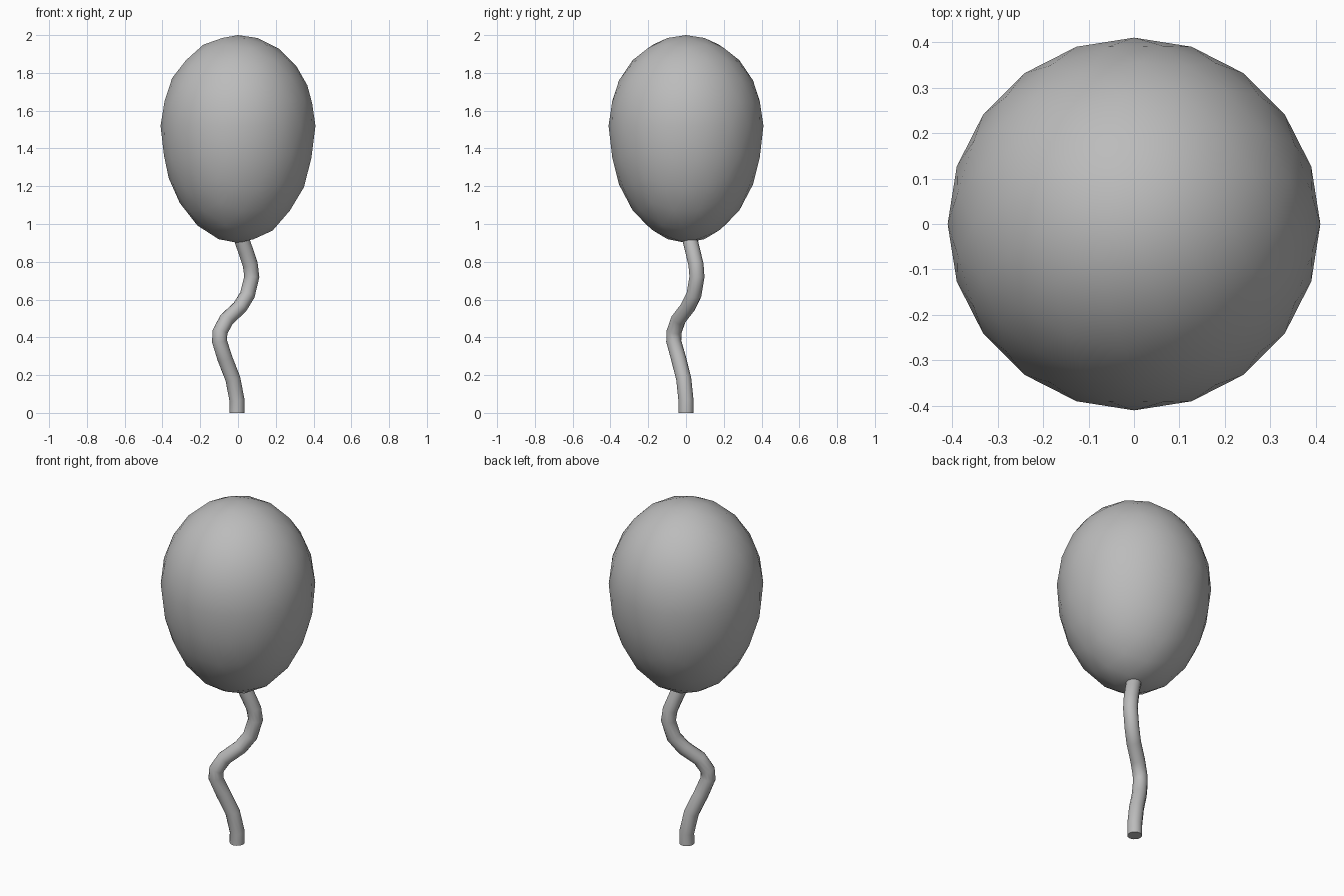
import bpy

if "Cube" in bpy.data.objects:
    bpy.data.objects.remove(bpy.data.objects["Cube"])

grey = bpy.data.materials.new("light grey")
grey.diffuse_color = (0.5, 0.5, 0.5, 1)
grey.use_nodes = True
grey.node_tree.nodes["Principled BSDF"].inputs["Base Color"].default_value = grey.diffuse_color

# Balloon: low-poly sphere, stretched differently above and below its widest ring
RADIUS, MIDDLE, UPPER, LOWER = 0.41, 1.52, 0.48, 0.62
bpy.ops.mesh.primitive_ico_sphere_add(subdivisions=3, radius=1)
balloon = bpy.context.object
balloon.name = "balloon"
for v in balloon.data.vertices:
    x, y, z = v.co
    v.co = (x * RADIUS, y * RADIUS, MIDDLE + z * (UPPER if z > 0 else LOWER))
bpy.ops.object.shade_smooth()
balloon.data.materials.append(grey)

# String: wavy tube with flat ends, running up into the balloon
path = [(-0.005, 0, 0), (-0.005, 0, 0.065), (-0.027, -0.012, 0.18),
        (-0.07, -0.04, 0.29), (-0.098, -0.065, 0.38), (-0.095, -0.063, 0.43),
        (-0.06, -0.04, 0.495), (0.01, 0.01, 0.56), (0.05, 0.042, 0.625),
        (0.073, 0.058, 0.72), (0.065, 0.053, 0.785), (0.04, 0.035, 0.86),
        (0.015, 0.018, 0.93)]
curve = bpy.data.curves.new("string", "CURVE")
curve.dimensions = "3D"
curve.bevel_depth = 0.04
curve.bevel_resolution = 4
curve.use_fill_caps = True
spline = curve.splines.new("POLY")
spline.points.add(len(path) - 1)
for point, co in zip(spline.points, path):
    point.co = (*co, 1)
string = bpy.data.objects.new("string", curve)
bpy.context.collection.objects.link(string)

# Turn the tube into a mesh, smooth along its length with sharp ends
bpy.ops.object.select_all(action="DESELECT")
string.select_set(True)
bpy.context.view_layer.objects.active = string
bpy.ops.object.convert(target="MESH")
string = bpy.context.object
string.data.materials.clear()
string.data.materials.append(grey)
bpy.ops.object.shade_smooth_by_angle(angle=0.7)
